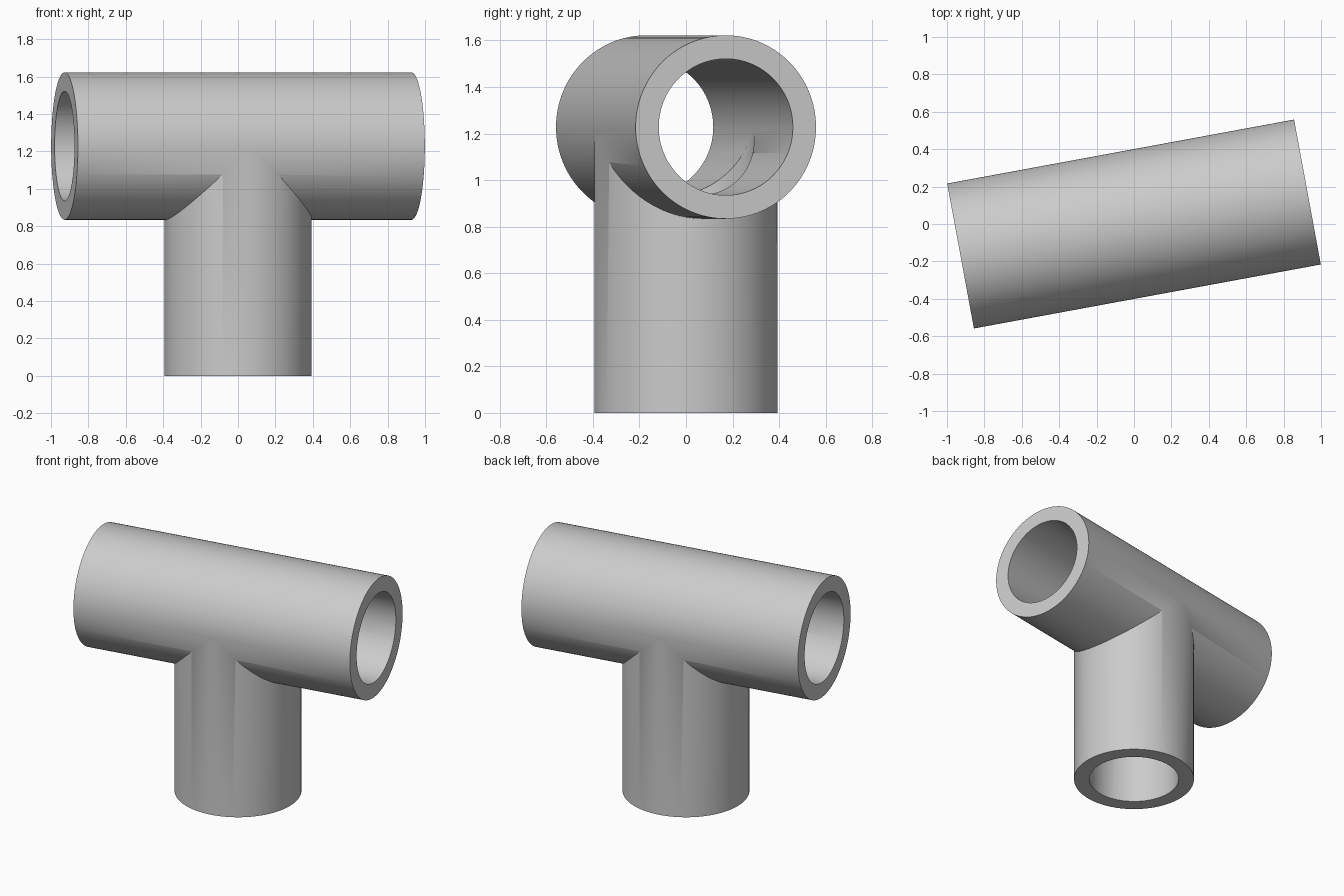
import bpy
import math
from mathutils import Matrix

OUTER, BORE = 0.394, 0.293
LENGTH, AXIS_Z = 1.886, 1.228
TURN = Matrix.Rotation(math.radians(10.45), 4, 'Z')

cube = bpy.data.objects.get("Cube")
if cube:
    bpy.data.objects.remove(cube, do_unlink=True)

grey = bpy.data.materials.new("light_grey")
grey.use_nodes = True
colour = (0.6, 0.6, 0.6, 1)
grey.diffuse_color = colour
grey.node_tree.nodes["Principled BSDF"].inputs["Base Color"].default_value = colour


def run_cylinder(name, radius, length):
    """Horizontal cylinder along the turned cross pipe."""
    bpy.ops.mesh.primitive_cylinder_add(vertices=128, radius=radius, depth=length)
    ob = bpy.context.object
    ob.name = name
    lay = Matrix.Rotation(math.pi / 2, 4, 'Y')
    ob.data.transform(Matrix.Translation((0, 0, AXIS_Z)) @ TURN @ lay)
    ob.data.materials.append(grey)
    return ob


def stem_cylinder(name, radius, bottom, top):
    """Upright cylinder along the stem."""
    bpy.ops.mesh.primitive_cylinder_add(vertices=128, radius=radius, depth=top - bottom)
    ob = bpy.context.object
    ob.name = name
    ob.data.transform(Matrix.Translation((0, 0, (top + bottom) / 2)) @ TURN)
    ob.data.materials.append(grey)
    return ob


def combine(target, other, operation):
    mod = target.modifiers.new(operation.lower(), 'BOOLEAN')
    mod.object = other
    mod.operation = operation
    mod.solver = 'EXACT'
    bpy.context.view_layer.objects.active = target
    bpy.ops.object.modifier_apply(modifier=mod.name)
    bpy.data.objects.remove(other, do_unlink=True)


# Outer shell: cross pipe joined to the stem
tee = run_cylinder("tee_pipe", OUTER, LENGTH)
combine(tee, stem_cylinder("stem", OUTER - 0.0005, 0, AXIS_Z), 'UNION')

# Through bores that meet inside
combine(tee, run_cylinder("run_bore", BORE, LENGTH + 0.2), 'DIFFERENCE')
combine(tee, stem_cylinder("stem_bore", BORE - 0.0005, -0.1, AXIS_Z), 'DIFFERENCE')

# Smooth walls with crisp rims
bpy.ops.object.select_all(action='DESELECT')
tee.select_set(True)
bpy.context.view_layer.objects.active = tee
bpy.ops.object.shade_smooth_by_angle(angle=math.radians(30))
